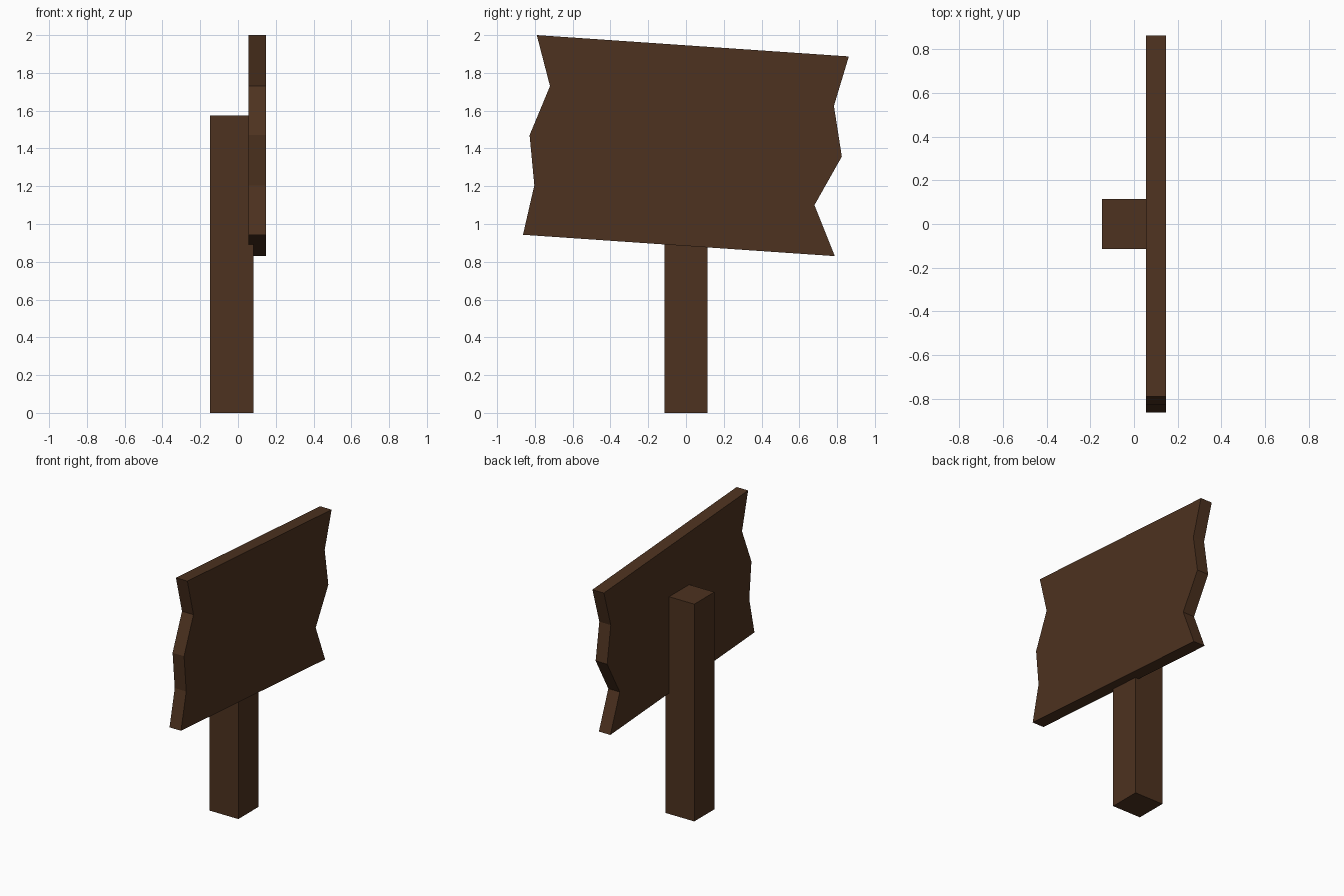
import bpy, bmesh

if "Cube" in bpy.data.objects:
    bpy.data.objects.remove(bpy.data.objects["Cube"])

wood = bpy.data.materials.new("dark_wood")
wood.diffuse_color = (0.075, 0.032, 0.014, 1)
wood.use_nodes = True
wood.node_tree.nodes["Principled BSDF"].inputs["Base Color"].default_value = wood.diffuse_color


def prism(name, outline, x0, x1):
    """Extrude a (y, z) outline along x from x0 to x1."""
    bm = bmesh.new()
    face = bm.faces.new([bm.verts.new((x0, y, z)) for y, z in outline])
    ext = bmesh.ops.extrude_face_region(bm, geom=[face])
    moved = [v for v in ext["geom"] if isinstance(v, bmesh.types.BMVert)]
    bmesh.ops.translate(bm, verts=moved, vec=(x1 - x0, 0, 0))
    bmesh.ops.recalc_face_normals(bm, faces=bm.faces[:])
    mesh = bpy.data.meshes.new(name)
    bm.to_mesh(mesh)
    bm.free()
    mesh.materials.append(wood)
    obj = bpy.data.objects.new(name, mesh)
    bpy.context.collection.objects.link(obj)
    return obj


# Square post, slightly sunk into the board
prism("post", [(-0.115, 0), (0.115, 0), (0.115, 1.575), (-0.115, 1.575)], -0.147, 0.083)

# Tilted board with ragged, broken ends
left_end = [(-0.79, 2.0), (-0.72, 1.73), (-0.828, 1.47), (-0.803, 1.205), (-0.863, 0.943)]
right_end = [(0.788, 0.83), (0.68, 1.10), (0.825, 1.357), (0.783, 1.625), (0.862, 1.887)]
prism("sign_board", left_end + right_end, 0.055, 0.147)
